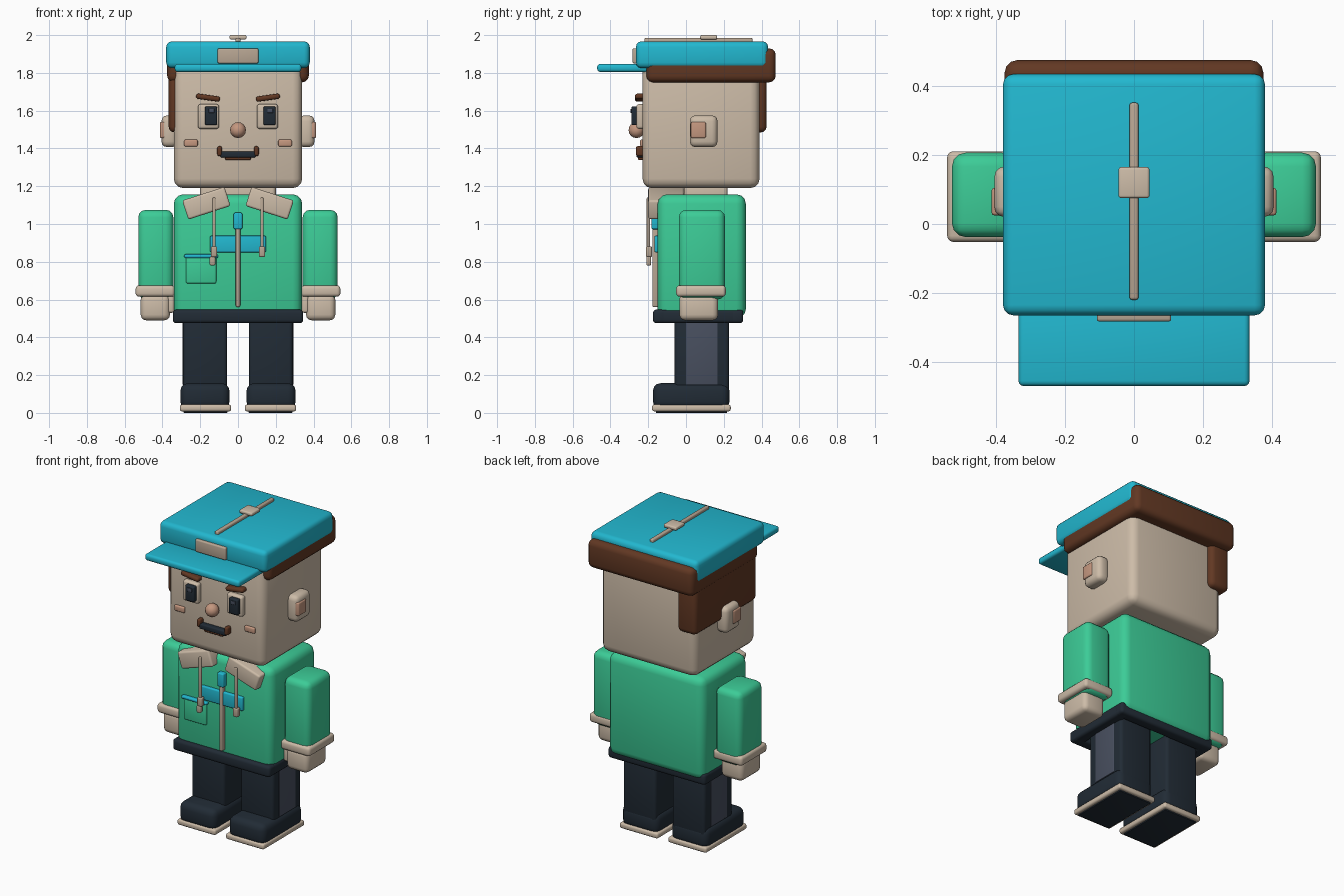
import bpy
import bmesh
from math import radians
from mathutils import Matrix, Vector

default_cube = bpy.data.objects.get("Cube")
if default_cube:
    bpy.data.objects.remove(default_cube, do_unlink=True)


def to_linear(channel):
    value = channel / 255
    return value / 12.92 if value <= 0.04045 else ((value + 0.055) / 1.055) ** 2.4


def make_material(name, hex_color):
    rgb = [to_linear(channel) for channel in bytes.fromhex(hex_color)]
    material = bpy.data.materials.new(name)
    material.use_nodes = True
    material.diffuse_color = (*rgb, 1)
    shader = material.node_tree.nodes["Principled BSDF"]
    shader.inputs["Base Color"].default_value = (*rgb, 1)
    return material


SKIN = make_material("warm beige", "cdbca8")
TRIM = make_material("dull beige", "b8a693")
PINK = make_material("blush pink", "c4977f")
CYAN = make_material("cap cyan", "22b8d0")
GREEN = make_material("jacket green", "3ccc97")
NAVY = make_material("trouser navy", "212b35")
SLATE = make_material("panel slate", "484f5f")
BROWN = make_material("hair brown", "623823")


def finish(name, material, bm):
    mesh = bpy.data.meshes.new(name)
    bm.to_mesh(mesh)
    bm.free()
    mesh.materials.append(material)
    obj = bpy.data.objects.new(name, mesh)
    bpy.context.collection.objects.link(obj)
    bpy.ops.object.select_all(action="DESELECT")
    obj.select_set(True)
    bpy.context.view_layer.objects.active = obj
    bpy.ops.object.shade_smooth_by_angle(angle=radians(35))
    return obj


def box(name, material, x, y, z, bevel=0.008, tilt=0):
    """Rounded box from (low, high) ranges, tilted in degrees in the front plane."""
    spans = [sorted(span) for span in (x, y, z)]
    size = [high - low for low, high in spans]
    bm = bmesh.new()
    bmesh.ops.create_cube(bm, size=1)
    bmesh.ops.scale(bm, vec=size, verts=bm.verts)
    bmesh.ops.bevel(bm, geom=bm.edges[:], offset=min(bevel, min(size) * 0.45),
                    segments=3, profile=0.5, affect="EDGES")
    center = Vector([(low + high) / 2 for low, high in spans])
    turn = Matrix.Rotation(radians(-tilt), 4, "Y")
    bmesh.ops.transform(bm, matrix=Matrix.Translation(center) @ turn, verts=bm.verts)
    return finish(name, material, bm)


def both(name, material, x, y, z, bevel=0.008, tilt=0):
    """Matching boxes on the left (+x) and right (-x)."""
    for side, sign in (("left", 1), ("right", -1)):
        box(side + "_" + name, material, [sign * v for v in x], y, z, bevel, sign * tilt)


def centered(half_width):
    return (-half_width, half_width)


# Head, neck and ears
box("head", SKIN, centered(0.34), (-0.23, 0.39), (1.19, 1.85), 0.05)
box("neck", SKIN, centered(0.2), (-0.01, 0.22), (1.1, 1.22), 0.02)
both("ear", SKIN, (0.32, 0.405), (0.02, 0.167), (1.407, 1.575), 0.03)
both("inner_ear", PINK, (0.38, 0.413), (0.025, 0.105), (1.455, 1.54))

# Hair band and side lock
box("hair_band", BROWN, centered(0.375), (-0.21, 0.475), (1.75, 1.93), 0.035)
box("hair_side_lock", BROWN, (-0.367, -0.23), (-0.2, 0.427), (1.485, 1.85), 0.03)

# Cap
box("cap_crown", CYAN, centered(0.38), (-0.265, 0.435), (1.825, 1.967), 0.03)
box("cap_visor", CYAN, centered(0.335), (-0.47, -0.2), (1.805, 1.847), 0.015)
box("cap_badge", TRIM, centered(0.108), (-0.283, -0.25), (1.85, 1.93))
box("cap_ridge", TRIM, centered(0.013), (-0.22, 0.352), (1.95, 1.985))
box("cap_button", SKIN, centered(0.045), (0.075, 0.165), (1.977, 2))

# Eyes, brows and cheeks
both("eye_frame", SKIN, (0.1, 0.212), (-0.263, -0.22), (1.503, 1.635), 0.015)
both("eyebrow", BROWN, (0.095, 0.222), (-0.27, -0.22), (1.655, 1.683), 0.012, tilt=8)
both("cheek", PINK, (0.213, 0.285), (-0.243, -0.22), (1.41, 1.447))
for side, middle in (("left", 0.167), ("right", -0.143)):
    box(side + "_pupil", NAVY, (middle - 0.032, middle + 0.032), (-0.289, -0.24), (1.523, 1.622))
    box(side + "_eye_glint", SLATE, (middle - 0.012, middle + 0.018),
        (-0.294, -0.287), (1.588, 1.61), 0.003)

# Nose
nose = bmesh.new()
bmesh.ops.create_uvsphere(nose, u_segments=12, v_segments=8, radius=0.042)
bmesh.ops.translate(nose, vec=(0, -0.262, 1.497), verts=nose.verts)
finish("nose", PINK, nose)

# Mouth
box("mouth", NAVY, centered(0.095), (-0.262, -0.22), (1.352, 1.385))
box("lower_lip", BROWN, centered(0.068), (-0.255, -0.22), (1.338, 1.358))
both("mouth_corner", BROWN, (0.085, 0.11), (-0.265, -0.22), (1.36, 1.412), 0.01)

# Jacket body and belt loop
box("jacket", GREEN, centered(0.34), (-0.15, 0.317), (0.5, 1.157), 0.05)
box("belt_front", NAVY, centered(0.345), (-0.175, -0.1), (0.475, 0.547), 0.018)
box("belt_back", NAVY, centered(0.345), (0.23, 0.303), (0.475, 0.547), 0.018)
both("belt_side", NAVY, (0.27, 0.345), (-0.16, 0.29), (0.475, 0.547), 0.018)

# Collar and drawstrings
both("collar", SKIN, (0.05, 0.285), (-0.2, -0.01), (1.057, 1.163), 0.012, tilt=-18)
both("drawstring", TRIM, (0.118, 0.136), (-0.208, -0.19), (0.87, 1.14), 0.006)
both("drawstring_bead", TRIM, (0.11, 0.144), (-0.213, -0.18), (0.825, 0.882))
box("right_drawstring_tip", TRIM, (-0.15, -0.12), (-0.21, -0.185), (0.78, 0.828))

# Zip, chest stripe and pocket
box("zip", TRIM, centered(0.012), (-0.178, -0.14), (0.56, 0.98))
box("zip_pull", CYAN, centered(0.023), (-0.182, -0.14), (0.972, 1.06))
box("chest_stripe", CYAN, centered(0.148), (-0.168, -0.14), (0.85, 0.938))
box("pocket", GREEN, (-0.275, -0.115), (-0.162, -0.14), (0.685, 0.83), 0.01)
box("pocket_trim", CYAN, (-0.285, -0.105), (-0.172, -0.14), (0.82, 0.84))

# Arms and hands
both("sleeve", GREEN, (0.342, 0.528), (-0.038, 0.207), (0.6, 1.075), 0.04)
both("cuff", SKIN, (0.335, 0.542), (-0.052, 0.211), (0.615, 0.675), 0.018)
both("hand", SKIN, (0.36, 0.515), (-0.035, 0.17), (0.49, 0.63), 0.03)
both("thumb", SKIN, (0.338, 0.375), (-0.025, 0.06), (0.53, 0.625), 0.012)

# Legs, side panels and shoes
both("leg", NAVY, (0.057, 0.29), (-0.06, 0.228), (0.1, 0.52), 0.02)
both("leg_panel", SLATE, (0.286, 0.293), (0, 0.167), (0.15, 0.5), 0.002)
both("shoe", NAVY, (0.045, 0.305), (-0.175, 0.23), (0.02, 0.157), 0.04)
both("sole_rim", SKIN, (0.036, 0.308), (-0.18, 0.237), (0.008, 0.044), 0.012)
both("sole", NAVY, (0.056, 0.288), (-0.16, 0.217), (0, 0.03), 0.003)
